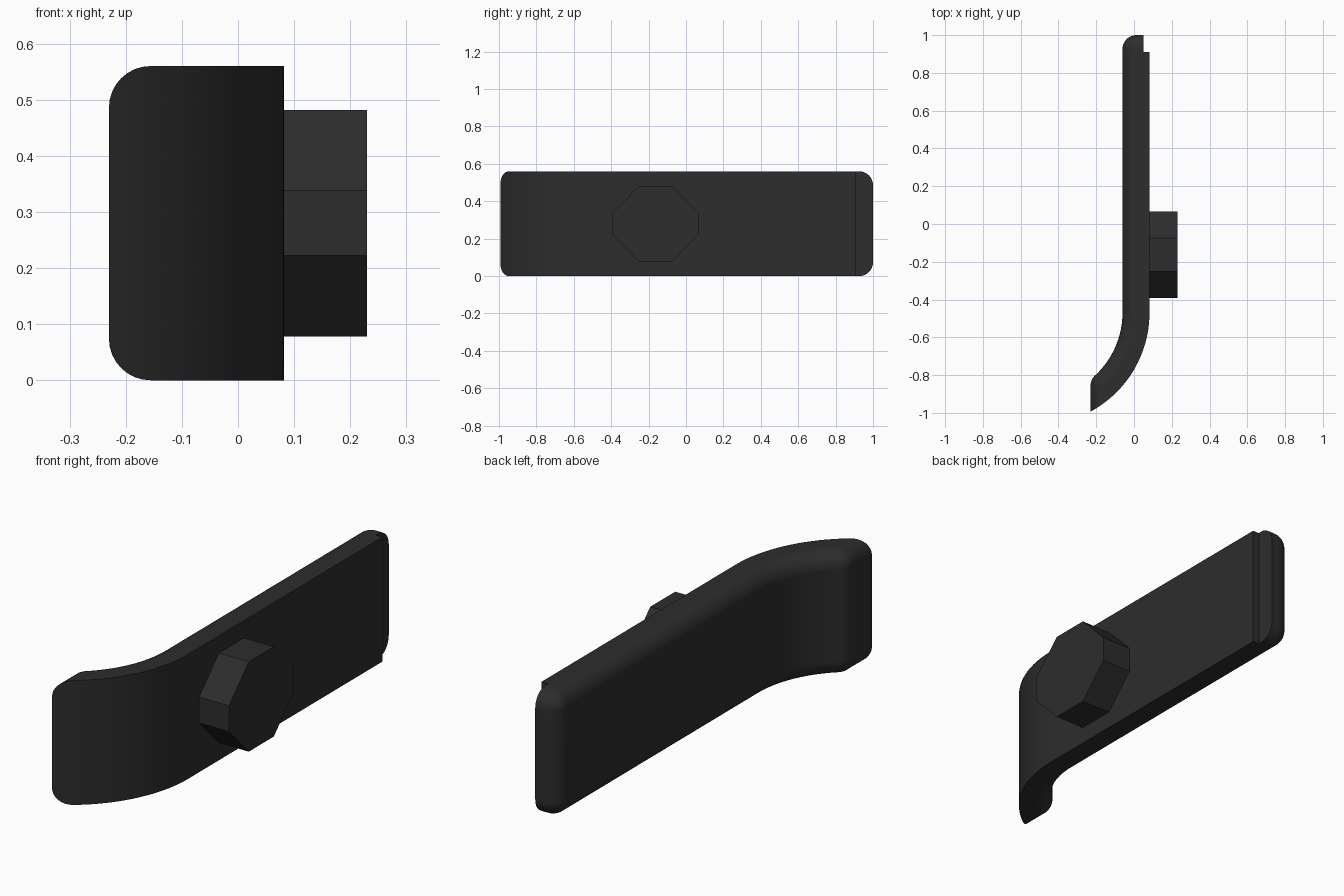
import bpy, bmesh
from math import sin, cos, pi, atan2, sqrt

if "Cube" in bpy.data.objects:
    bpy.data.objects.remove(bpy.data.objects["Cube"])

H = 0.56                       # height
XB, XF, XS = -0.061, 0.082, 0.05   # back, front and recessed-step planes
Y0, YS, Y1 = -0.47, 0.91, 1.0  # bend start, step, far end
XT, YT = -0.23, -0.993         # tip of the bend
R = 0.074                      # edge rounding
N = 8

# Bend circle: tangent to the front plane at Y0 and passing through the tip
RO = ((XF - XT) ** 2 + (Y0 - YT) ** 2) / (2 * (XF - XT))
CX = XF - RO
RI = RO - (XF - XB)

mat = bpy.data.materials.new("black_plastic")
mat.diffuse_color = (0.026, 0.026, 0.026, 1)
mat.use_nodes = True
mat.node_tree.nodes["Principled BSDF"].inputs["Base Color"].default_value = mat.diffuse_color


def arc(cx, cy, r, a0, a1, n):
    return [(cx + r * cos(a0 + (a1 - a0) * i / n),
             cy + r * sin(a0 + (a1 - a0) * i / n)) for i in range(n + 1)]


def outline(d):
    """Plan outline with the back and both ends inset by d."""
    tx = XT + d
    tip = -atan2(sqrt(RO ** 2 - (tx - CX) ** 2), tx - CX)
    fx = XT + R
    fy = Y0 - sqrt((RI + R) ** 2 - (fx - CX) ** 2)
    inner = atan2(fy - Y0, fx - CX)
    pts = [(XS, Y1 - d), (XS, YS), (XF, YS)]
    pts += arc(CX, Y0, RO, 0, tip, 24)
    pts += arc(fx, fy, R - d, pi, inner + pi, N)
    pts += arc(CX, Y0, RI + d, inner, 0, 24)
    pts += arc(XB + R, Y1 - R, R - d, pi, pi / 2, N)
    return pts


def finish(bm, name):
    bmesh.ops.remove_doubles(bm, verts=bm.verts, dist=1e-5)
    bmesh.ops.recalc_face_normals(bm, faces=bm.faces)
    me = bpy.data.meshes.new(name)
    bm.to_mesh(me)
    bm.free()
    me.materials.append(mat)
    ob = bpy.data.objects.new(name, me)
    bpy.context.collection.objects.link(ob)
    return ob


def loft(layers):
    bm = bmesh.new()
    rings = [[bm.verts.new(p) for p in layer] for layer in layers]
    n = len(rings[0])
    for a, b in zip(rings, rings[1:]):
        for i in range(n):
            j = (i + 1) % n
            bm.faces.new((a[i], a[j], b[j], b[i]))
    bm.faces.new(rings[0])
    bm.faces.new(rings[-1])
    return bm


# Curved lever plate, lofted upward with rounded lower and upper edges
half = [(R * (1 - sin(a)), R * (1 - cos(a)))
        for a in [pi / 2 * (1 - i / N) for i in range(N + 1)]]
levels = half + [(H - z, d) for z, d in reversed(half)]
plate = finish(loft([[(x, y, z) for x, y in outline(d)] for z, d in levels]), "lever_plate")
bpy.context.view_layer.objects.active = plate
plate.select_set(True)
bpy.ops.object.shade_smooth_by_angle(angle=pi / 6)
wn = plate.modifiers.new("weighted_normals", 'WEIGHTED_NORMAL')
wn.keep_sharp = True

# Eight-sided peg standing out from the front face
quarter = [(0.23, 0.058), (0.089, 0.202)]
octagon = []
for sy, sz in ((1, 1), (-1, 1), (-1, -1), (1, -1)):
    pts = [(sy * y - 0.163, sz * z + H / 2) for y, z in quarter]
    octagon += pts if sy * sz > 0 else pts[::-1]
finish(loft([[(x, y, z) for y, z in octagon] for x in (XF - 0.02, 0.23)]), "peg")
